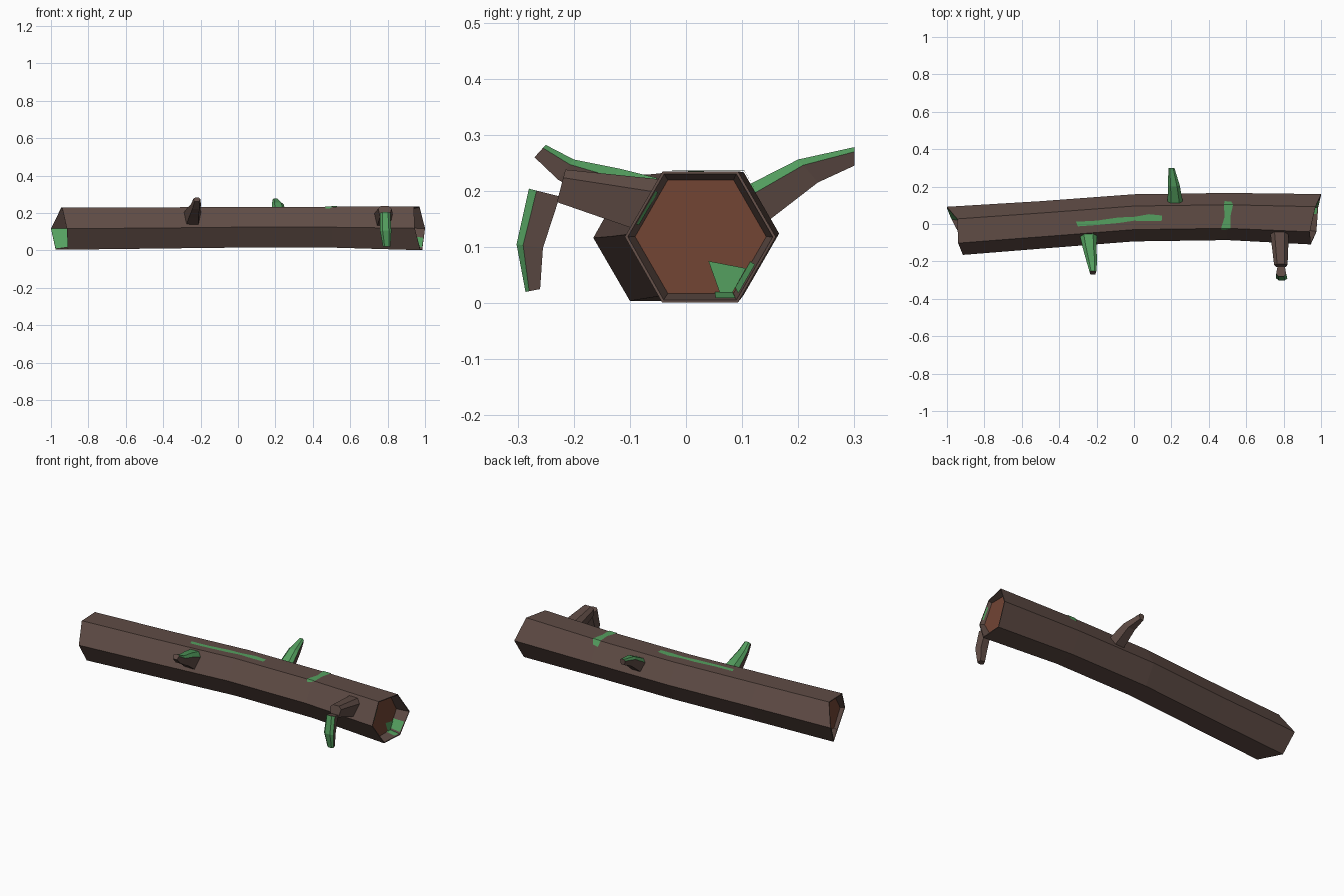
import bpy
from math import cos, sin, radians, floor
from mathutils import Vector

cube = bpy.data.objects.get("Cube")
if cube:
    bpy.data.objects.remove(cube)


def material(name, rgb):
    m = bpy.data.materials.new(name)
    m.use_nodes = True
    m.diffuse_color = (*rgb, 1)
    bsdf = m.node_tree.nodes["Principled BSDF"]
    bsdf.inputs["Base Color"].default_value = (*rgb, 1)
    bsdf.inputs["Roughness"].default_value = 0.9
    return m


BARK = material("dark bark", (0.115, 0.072, 0.060))
WOOD = material("cut wood", (0.17, 0.058, 0.034))
MOSS = material("green moss", (0.09, 0.35, 0.115))


def build(name, verts, faces, mats, indices=None):
    me = bpy.data.meshes.new(name)
    me.from_pydata([tuple(v) for v in verts], [], faces)
    for m in mats:
        me.materials.append(m)
    if indices:
        for p, i in zip(me.polygons, indices):
            p.material_index = i
    me.update()
    ob = bpy.data.objects.new(name, me)
    bpy.context.collection.objects.link(ob)
    return ob


# Trunk centre line: x, y, z, radius
SPINE = [(-0.95, -0.038, 0.116, 0.13), (-0.5, -0.005, 0.119, 0.127),
         (0, 0.033, 0.124, 0.126), (0.5, 0.04, 0.124, 0.126),
         (0.96, 0.025, 0.118, 0.135)]
# Broken ends: x of each corner, starting at the back and going over the top
LEFT = [-1, -0.945, -0.94, -0.915, -0.91, -0.975]
RIGHT = [1, 0.97, 0.94, 0.945, 0.975, 0.985]
LEFT_CAP, RIGHT_CAP = -0.895, 0.925


def spine(x):
    x = min(max(x, SPINE[0][0]), SPINE[-1][0])
    for a, b in zip(SPINE, SPINE[1:]):
        if x <= b[0]:
            f = (x - a[0]) / (b[0] - a[0])
            return [p + (q - p) * f for p, q in zip(a, b)][1:]


def surface(x, t, scale=1.0):
    """Point on the six-sided trunk; t counts corners around it."""
    cy, cz, r = spine(x)
    k, f = floor(t), t - floor(t)
    a, b = (Vector((cos(radians(60 * i)), sin(radians(60 * i)))) for i in (k, k + 1))
    p = a.lerp(b, f) * r * scale
    return Vector((x, cy + p.x, cz + p.y))


def ring(xs, scale=1.0):
    return [surface(x, k, scale) for k, x in enumerate(xs)]


# Trunk: hollow rim at each end and a recessed cut face
rings = [ring([LEFT_CAP] * 6, 0.87), ring(LEFT, 0.96), ring(LEFT)]
rings += [ring([s[0]] * 6) for s in SPINE[1:-1]]
rings += [ring(RIGHT), ring(RIGHT, 0.96), ring([RIGHT_CAP] * 6, 0.87)]
verts = [v for r in rings for v in r]
faces = [(i * 6 + k, i * 6 + (k + 1) % 6, i * 6 + 6 + (k + 1) % 6, i * 6 + 6 + k)
         for i in range(len(rings) - 1) for k in range(6)]
faces = [f[::-1] for f in faces]
last = 6 * (len(rings) - 1)
faces += [tuple(range(6)), tuple(range(last, last + 6))]
faces[-2] = faces[-2][::-1]
build("trunk", verts, faces, [BARK, WOOD], [0] * (len(faces) - 2) + [1, 1])


# Moss laid on the bark, as strips between two edges of (x, t)
def moss_strip(name, edge_a, edge_b):
    n = len(edge_a)
    pts = [surface(x, t, 1.025) for x, t in edge_a + edge_b]
    ob = build(name, pts, [(i, i + 1, n + i + 1, n + i) for i in range(n - 1)], [MOSS])
    if ob.data.polygons[0].normal.z < 0:
        ob.data.flip_normals()


def on_top(rows):
    return [(x, 1.5 - (y - spine(x)[0]) / spine(x)[2]) for x, y in rows]


moss_strip("long_moss_strip",
           on_top([(-0.31, 0.012), (-0.2, 0.018), (-0.08, 0.035), (0, 0.038), (0.08, 0.052), (0.15, 0.045)]),
           on_top([(-0.3, -0.012), (-0.2, -0.005), (-0.08, 0.006), (0, 0.018), (0.08, 0.016), (0.15, 0.018)]))
moss_strip("wrapped_moss_strip",
           [(0.485, 0.72), (0.48, 1), (0.485, 1.5), (0.465, 2), (0.47, 2.12)],
           [(0.52, 0.76), (0.53, 1), (0.515, 1.5), (0.515, 2), (0.49, 2.1)])


# Moss on the inner walls of the hollow ends
def wall_moss(name, xs, cap_x, k, f0, f1, d0, d1):
    rim, cap = ring(xs, 0.94), ring([cap_x] * 6, 0.85)
    j = (k + 1) % 6

    def point(f, d):
        return rim[k].lerp(rim[j], f).lerp(cap[k].lerp(cap[j], f), d)
    quad = [point(f0, d0), point(f1, d0), point(f1, d1), point(f0, d1)]
    ob = build(name, quad, [(0, 1, 2, 3)], [MOSS])
    cy, cz, r = spine(cap_x)
    p = ob.data.polygons[0]
    if p.normal.dot(Vector((cap_x, cy, cz)) - p.center) < 0:
        ob.data.flip_normals()


wall_moss("left_wall_moss", LEFT, LEFT_CAP, 5, 0, 1, 0, 1)
wall_moss("right_wall_moss", RIGHT, RIGHT_CAP, 5, 0.08, 0.55, 0.05, 1)
wall_moss("right_floor_moss", RIGHT, RIGHT_CAP, 4, 0.72, 1, 0.1, 1)
wall_moss("right_upper_moss", RIGHT, RIGHT_CAP, 2, 0.25, 0.8, 0, 0.4)

# Moss on the cut faces
build("right_cap_moss", [(RIGHT_CAP + 0.003, y, z) for y, z in
      ((0.04, 0.075), (0.06, 0.019), (0.083, 0.019), (0.107, 0.062))], [(0, 1, 2, 3)], [MOSS])
build("left_cap_moss", [(LEFT_CAP - 0.003, y, z) for y, z in
      ((-0.01, 0.05), (0.045, 0.06), (0.018, 0.019), (-0.005, 0.019))], [(0, 1, 2, 3)], [MOSS])


# Branches: stations of x, half width, top (y, z), bottom (y, z)
def branch(name, stations, mossy=True):
    verts = []
    for x, w, top, low in stations:
        t, b = Vector((x, *top)), Vector((x, *low))
        for side, h in ((-0.7, 0), (-1, 0.75), (-0.55, 1), (0.55, 1), (1, 0.75), (0.7, 0)):
            verts.append(b.lerp(t, h) + Vector((side * w, 0, 0)))
    n = len(stations)
    faces, idx = [], []
    for i in range(n - 1):
        for k in range(6):
            a, b = i * 6 + k, i * 6 + (k + 1) % 6
            faces.append((a, b, b + 6, a + 6))
            idx.append(1 if mossy and k in (1, 2, 3) else 0)
    faces += [tuple(range(5, -1, -1)), tuple(range(6 * n - 6, 6 * n))]
    ob = build(name, verts, faces, [BARK, MOSS], idx + [0, 0])
    # Branches that grow to the back run the other way round
    if stations[-1][2][0] > stations[0][2][0]:
        ob.data.flip_normals()
    return ob


def recalc(ob):
    import bmesh
    bm = bmesh.new()
    bm.from_mesh(ob.data)
    bmesh.ops.recalc_face_normals(bm, faces=bm.faces)
    bm.to_mesh(ob.data)
    bm.free()


parts = [
    branch("front_branch", [
        (-0.245, 0.047, (-0.04, 0.22), (-0.09, 0.13)),
        (-0.237, 0.037, (-0.12, 0.24), (-0.15, 0.175)),
        (-0.225, 0.027, (-0.2, 0.256), (-0.228, 0.22)),
        (-0.22, 0.018, (-0.25, 0.282), (-0.27, 0.26))]),
    branch("back_branch", [
        (0.222, 0.043, (0.09, 0.2), (0.125, 0.13)),
        (0.213, 0.031, (0.2, 0.256), (0.235, 0.215)),
        (0.2, 0.016, (0.3, 0.278), (0.3, 0.245))]),
    branch("broken_branch", [
        (0.778, 0.05, (-0.03, 0.219), (-0.08, 0.128)),
        (0.785, 0.036, (-0.215, 0.238), (-0.23, 0.18))], False),
    branch("hanging_twig", [
        (0.787, 0.027, (-0.28, 0.204), (-0.225, 0.19)),
        (0.79, 0.03, (-0.302, 0.105), (-0.255, 0.098)),
        (0.795, 0.02, (-0.286, 0.02), (-0.26, 0.025))]),
]
for part in parts + [bpy.data.objects["trunk"]]:
    recalc(part)
